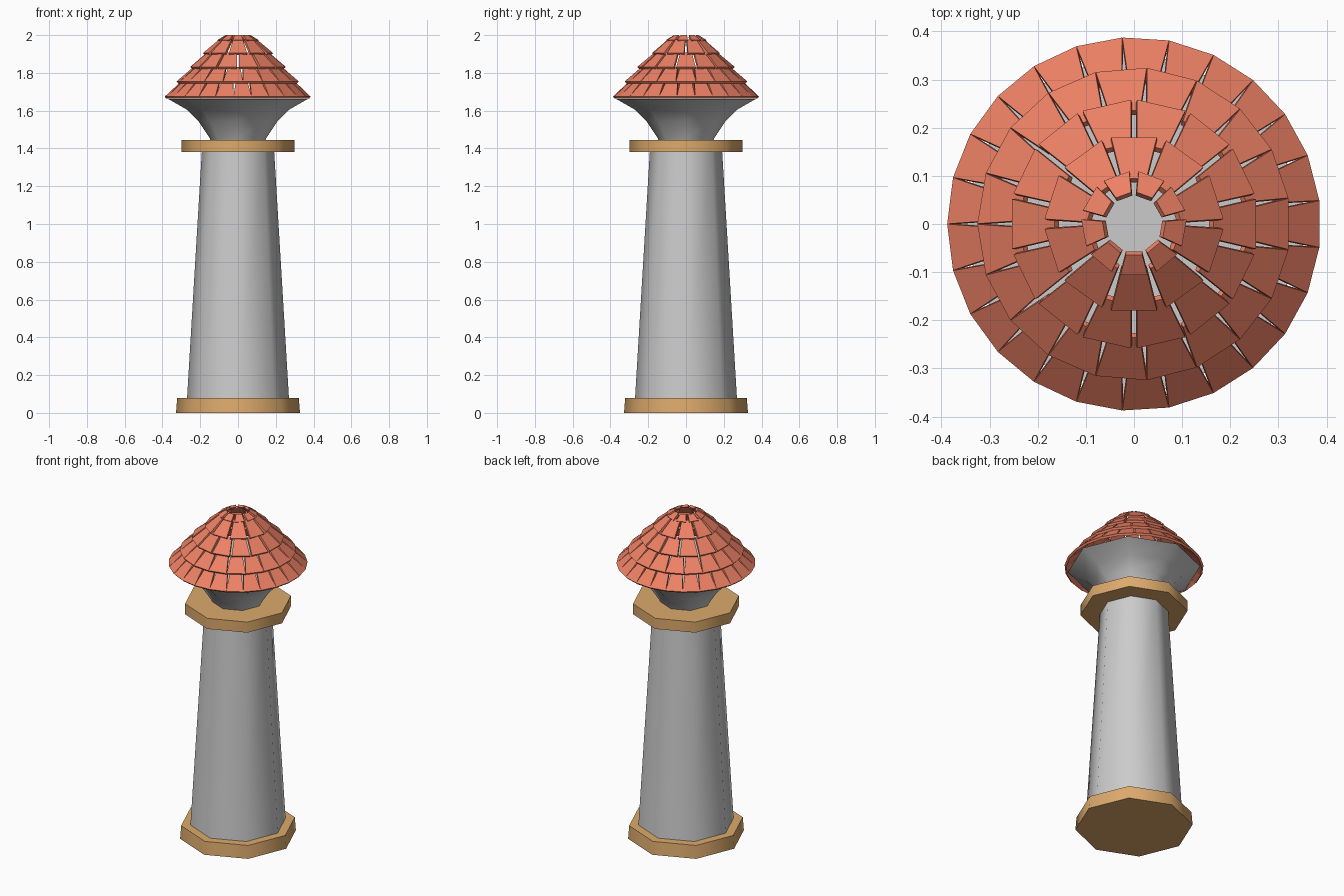
import bpy, bmesh, math
from mathutils import Vector

if "Cube" in bpy.data.objects:
    bpy.data.objects.remove(bpy.data.objects["Cube"])


def material(name, color):
    m = bpy.data.materials.new(name)
    m.diffuse_color = color
    m.use_nodes = True
    m.node_tree.nodes["Principled BSDF"].inputs["Base Color"].default_value = m.diffuse_color
    return m


WOOD = material("wood", (0.72, 0.40, 0.15, 1))
TILE = material("red_tile", (0.85, 0.22, 0.13, 1))


def finish(name, bm, mat=None, smooth=False):
    bmesh.ops.recalc_face_normals(bm, faces=bm.faces)
    me = bpy.data.meshes.new(name)
    bm.to_mesh(me)
    bm.free()
    ob = bpy.data.objects.new(name, me)
    bpy.context.collection.objects.link(ob)
    if mat:
        me.materials.append(mat)
    if smooth:
        bpy.ops.object.select_all(action='DESELECT')
        ob.select_set(True)
        bpy.context.view_layer.objects.active = ob
        bpy.ops.object.shade_smooth_by_angle(angle=math.radians(50))
    return ob


def octagon_stack(name, profile, mat=None):
    """Closed eight-sided solid through (radius, height) points."""
    bm = bmesh.new()
    rings = [[bm.verts.new((r * math.cos(i * math.pi / 4),
                            r * math.sin(i * math.pi / 4), z)) for i in range(8)]
             for r, z in profile]
    for a, b in zip(rings, rings[1:]):
        for i in range(8):
            j = (i + 1) % 8
            bm.faces.new((a[i], a[j], b[j], b[i]))
    bm.faces.new(rings[0])
    bm.faces.new(rings[-1])
    return finish(name, bm, mat, True)


def tile_row(name, count, start, outer, inner, w_out, w_in, thick=0.014):
    """Ring of tapered tiles; outer and inner are (radius, height) of the top face."""
    bm = bmesh.new()
    (ro, zo), (ri, zi) = outer, inner
    slope = Vector((ri - ro, zi - zo)).normalized()
    down = Vector((-slope.y, slope.x)) * thick      # inward normal of the slope
    if down.y > 0:
        down = -down
    for k in range(count):
        a = math.radians(start) + k * math.tau / count
        c, s = math.cos(a), math.sin(a)
        v = []
        for off in (Vector((0, 0)), down):
            for r, z, t in ((ro, zo, -w_out), (ro, zo, w_out),
                            (ri, zi, w_in), (ri, zi, -w_in)):
                r, z, t = r + off.x, z + off.y, t / 2
                v.append(bm.verts.new((r * c - t * s, r * s + t * c, z)))
        for f in ((0, 1, 2, 3), (7, 6, 5, 4), (0, 4, 5, 1),
                  (1, 5, 6, 2), (2, 6, 7, 3), (3, 7, 4, 0)):
            bm.faces.new([v[i] for i in f])
    return finish(name, bm, TILE)


# Tower body and flared head
octagon_stack("tower_shaft", [(0.272, 0.04), (0.19, 1.41)])
octagon_stack("flared_head", [(0.135, 1.42), (0.15, 1.455), (0.21, 1.545),
                              (0.27, 1.605), (0.37, 1.662)])

# Wooden collars
octagon_stack("base_collar", [(0.328, 0.0), (0.322, 0.08)], WOOD)
octagon_stack("upper_collar", [(0.30, 1.38), (0.30, 1.445)], WOOD)

# Roof: overlapping rows of tapered tiles, bottom to top
tile_row("roof_row_1", 25, 0, (0.385, 1.674), (0.30, 1.755), 0.097, 0.062)
tile_row("roof_row_2", 19, 0, (0.321, 1.755), (0.235, 1.83), 0.106, 0.064)
tile_row("roof_row_3", 14, 0, (0.253, 1.832), (0.165, 1.907), 0.103, 0.062)
tile_row("roof_row_4", 10, 90, (0.180, 1.905), (0.095, 1.978), 0.095, 0.052)
tile_row("roof_row_5", 9, -90, (0.106, 1.974), (0.064, 2.0), 0.056, 0.034)
